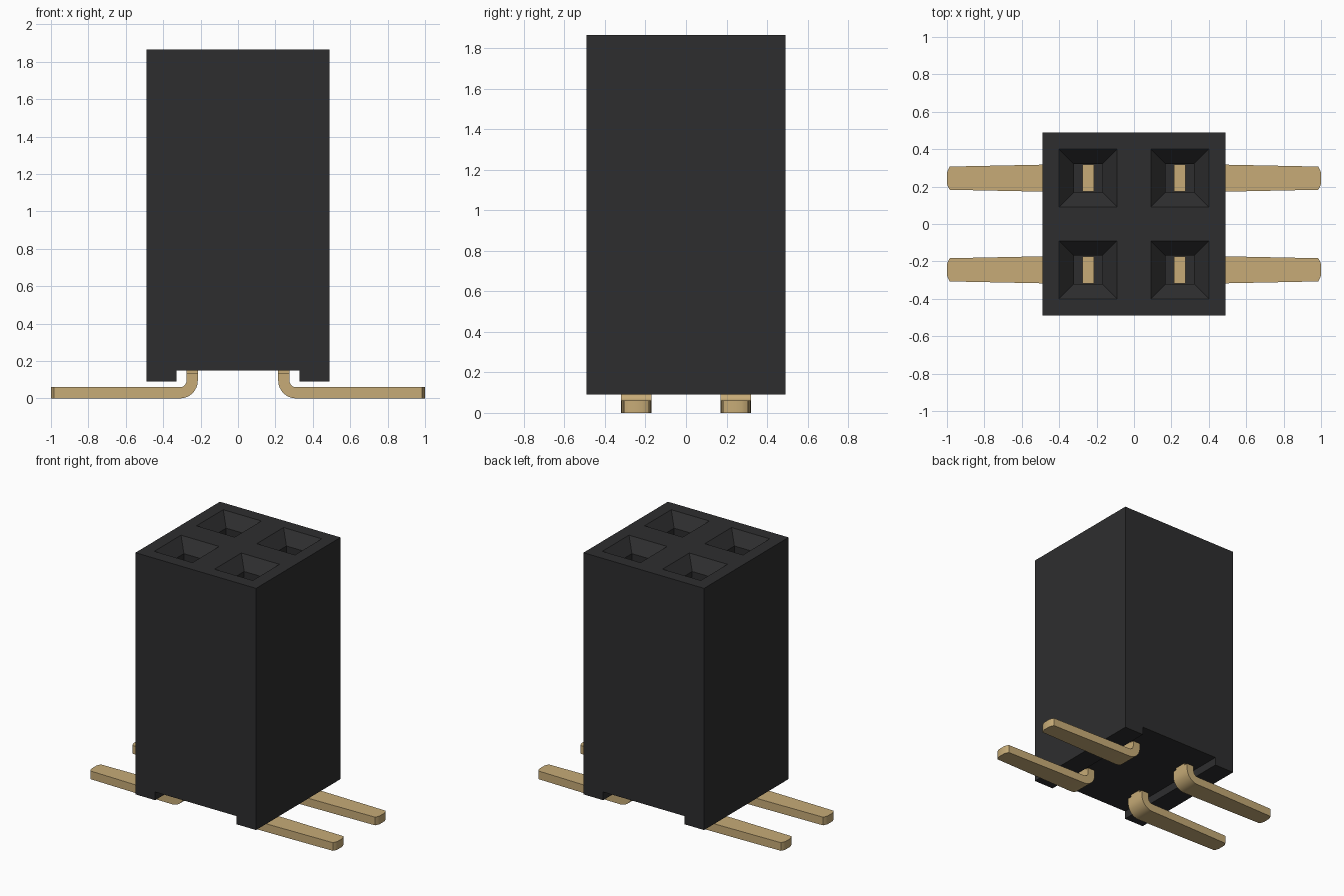
import bpy, bmesh, math

cube = bpy.data.objects.get("Cube")
if cube:
    bpy.data.objects.remove(cube, do_unlink=True)

PITCH = 0.245          # socket centre offset in x and y
HALF = 0.49            # half width of the housing
TOP = 1.865


def material(name, rgb, rough):
    m = bpy.data.materials.new(name)
    m.use_nodes = True
    m.diffuse_color = (*rgb, 1)
    bsdf = m.node_tree.nodes["Principled BSDF"]
    bsdf.inputs["Base Color"].default_value = (*rgb, 1)
    bsdf.inputs["Roughness"].default_value = rough
    return m


black = material("black plastic", (0.027, 0.027, 0.028), 0.6)
gold = material("gold metal", (0.57, 0.41, 0.185), 0.4)


def loft(bm, rings):
    """Skin a list of equal-length point rings and cap both ends."""
    loops = [[bm.verts.new(p) for p in ring] for ring in rings]
    n = len(loops[0])
    for a, b in zip(loops, loops[1:]):
        for i in range(n):
            bm.faces.new((a[i], a[(i + 1) % n], b[(i + 1) % n], b[i]))
    bm.faces.new(loops[0])
    bm.faces.new(loops[-1])


def finish(bm, name, mat):
    bmesh.ops.recalc_face_normals(bm, faces=bm.faces)
    mesh = bpy.data.meshes.new(name)
    bm.to_mesh(mesh)
    bm.free()
    mesh.materials.append(mat)
    obj = bpy.data.objects.new(name, mesh)
    bpy.context.collection.objects.link(obj)
    return obj


# Housing: block with a channel along the underside
profile = [(-HALF, 0.09), (-0.33, 0.09), (-0.33, 0.15), (0.33, 0.15),
           (0.33, 0.09), (HALF, 0.09), (HALF, TOP), (-HALF, TOP)]
bm = bmesh.new()
loft(bm, [[(x, y, z) for x, z in profile] for y in (-HALF, HALF)])
housing = finish(bm, "housing", black)

# Four sockets: a square funnel leading into a deep square hole
bm = bmesh.new()
for sx in (-1, 1):
    for sy in (-1, 1):
        loft(bm, [[(sx * PITCH + i * w, sy * PITCH + j * w, z)
                   for i, j in ((-1, -1), (1, -1), (1, 1), (-1, 1))]
                  for w, z in ((0.077, 0.6), (0.077, TOP - 0.085),
                               (0.155, TOP), (0.155, TOP + 0.1))])
cutter = finish(bm, "socket_cutter", black)
cutter.hide_render = True
mod = housing.modifiers.new("sockets", "BOOLEAN")
mod.operation = "DIFFERENCE"
mod.solver = "EXACT"
mod.object = cutter
bpy.context.view_layer.objects.active = housing
bpy.ops.object.modifier_apply(modifier=mod.name)
bpy.data.objects.remove(cutter, do_unlink=True)

# Contact sections: (outer x, outer z, inner x, inner z, half width)
IN_X, OUT_X, THICK = 0.215, 0.275, 0.06
sections = [(IN_X, z, OUT_X, z, w) for z, w in
            ((1.1, 0.072), (0.2, 0.072), (0.2, 0.045),
             (0.135, 0.045), (0.135, 0.075))]
cx, cz, r_out, r_in = 0.31, 0.095, 0.095, 0.035
for k in range(9):
    a = math.pi + math.pi / 2 * k / 8
    c, s = math.cos(a), math.sin(a)
    sections.append((cx + r_out * c, cz + r_out * s,
                     cx + r_in * c, cz + r_in * s, 0.075))
# Tapered foot with a chamfered tip
sections += [(x, 0, x, THICK, w) for x, w in
             ((0.45, 0.073), (0.985, 0.062), (0.994, 0.046), (1.0, 0.028))]

for sx, side in ((1, "left"), (-1, "right")):
    for sy, end in ((-1, "front"), (1, "back")):
        bm = bmesh.new()
        loft(bm, [[(sx * x0, sy * PITCH - w, z0), (sx * x0, sy * PITCH + w, z0),
                   (sx * x1, sy * PITCH + w, z1), (sx * x1, sy * PITCH - w, z1)]
                  for x0, z0, x1, z1, w in sections])
        pin = finish(bm, f"contact_{end}_{side}", gold)
        bpy.ops.object.select_all(action="DESELECT")
        pin.select_set(True)
        bpy.context.view_layer.objects.active = pin
        bpy.ops.object.shade_smooth_by_angle(angle=math.radians(20))
